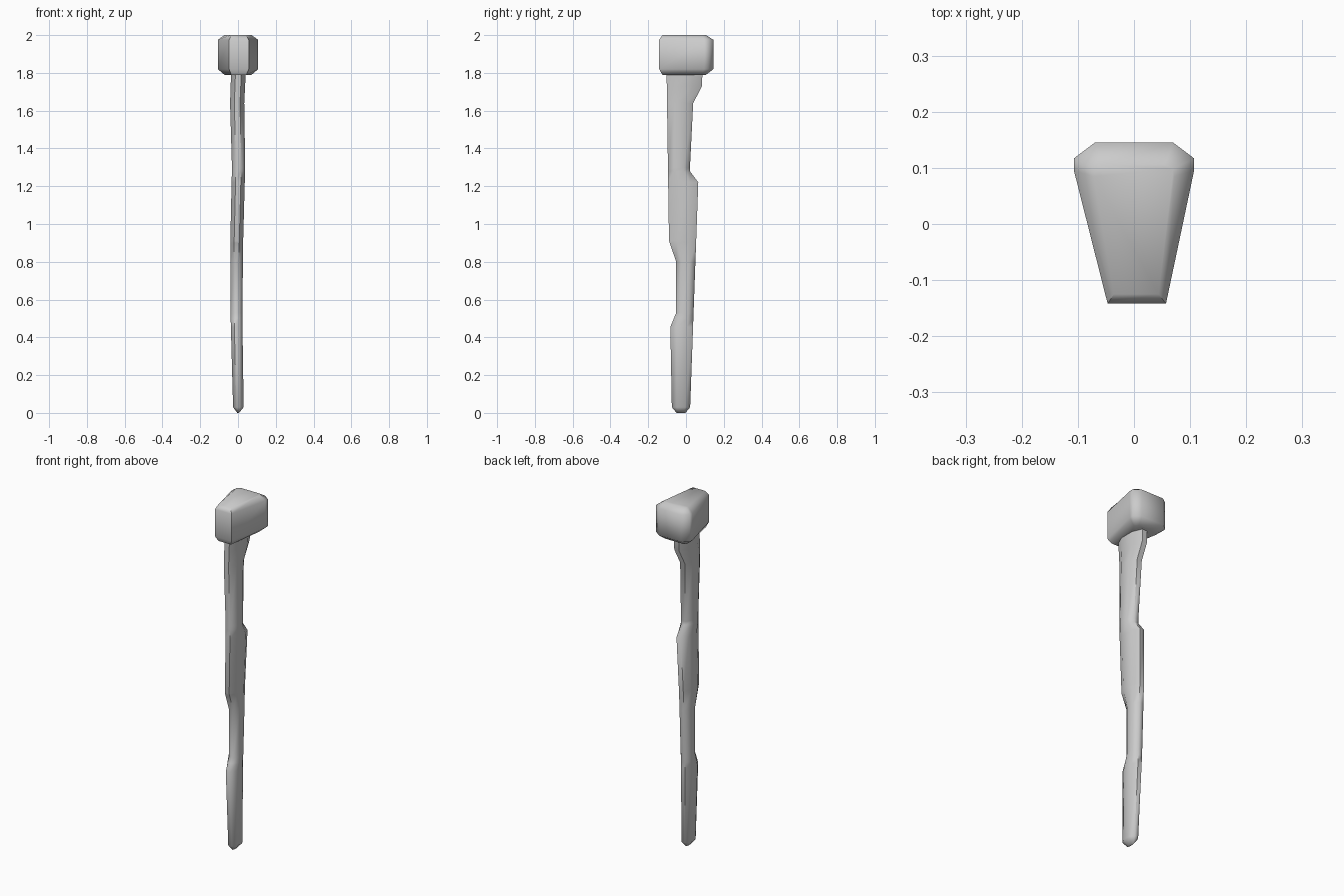
import bpy, bmesh

if "Cube" in bpy.data.objects:
    bpy.data.objects.remove(bpy.data.objects["Cube"])


def loft(name, rings, angle):
    """Skin a stack of equal-length point rings and cap both ends."""
    bm = bmesh.new()
    loops = [[bm.verts.new(p) for p in ring] for ring in rings]
    n = len(loops[0])
    for a, b in zip(loops, loops[1:]):
        for i in range(n):
            j = (i + 1) % n
            bm.faces.new((a[i], a[j], b[j], b[i]))
    bm.faces.new(loops[0][::-1])
    bm.faces.new(loops[-1])
    bmesh.ops.recalc_face_normals(bm, faces=bm.faces)
    mesh = bpy.data.meshes.new(name)
    bm.to_mesh(mesh)
    bm.free()
    ob = bpy.data.objects.new(name, mesh)
    bpy.context.collection.objects.link(ob)
    bpy.context.view_layer.objects.active = ob
    ob.select_set(True)
    bpy.ops.object.shade_smooth_by_angle(angle=angle)
    ob.select_set(False)
    return ob


def at(curve, z):
    """Linear lookup in a list of (z, value) pairs."""
    for (z0, v0), (z1, v1) in zip(curve, curve[1:]):
        if z <= z1:
            return v0 + (v1 - v0) * (z - z0) / (z1 - z0)
    return curve[-1][1]


# Handle: carved stick, described by its four outline curves
front = [(0, -.05), (.03, -.075), (.455, -.083), (.53, -.052), (.8, -.052),
         (.91, -.09), (1.82, -.103)]
back = [(0, -.003), (.03, .022), (1.22, .065), (1.28, .02), (1.64, .038),
        (1.73, .085), (1.82, .087)]
left = [(0, -.004), (.03, -.026), (.5, -.039), (.9, -.041), (1.3, -.032),
        (1.64, -.042), (1.82, -.036)]
right = [(0, .006), (.03, .03), (.5, .023), (.9, .027), (1.3, .038),
         (1.64, .033), (1.82, .042)]
section = [(-.4, -1), (.4, -1), (1, -.45), (1, .45),
           (.4, 1), (-.4, 1), (-1, .45), (-1, -.45)]
rings = []
for z in sorted({p[0] for c in (front, back, left, right) for p in c}):
    x0, x1, y0, y1 = (at(c, z) for c in (left, right, front, back))
    rings.append([((x0 + x1) / 2 + u * (x1 - x0) / 2,
                   (y0 + y1) / 2 + v * (y1 - y0) / 2, z) for u, v in section])
loft("handle", rings, 1.0)

# Head: wedge-shaped block with chamfered top and bottom
outer = [(-.047, -.142), (.057, -.142), (.107, .095), (.107, .117),
         (.07, .145), (-.07, .145), (-.107, .117), (-.107, .095)]
inner = [(-.036, -.125), (.044, -.125), (.072, .085), (.07, .098),
         (.055, .106), (-.055, .106), (-.07, .098), (-.072, .085)]
loft("head", [[(x, y, z) for x, y in plan] for plan, z in
              ((inner, 1.79), (outer, 1.82), (outer, 1.975), (inner, 2.0))], 1.0)
